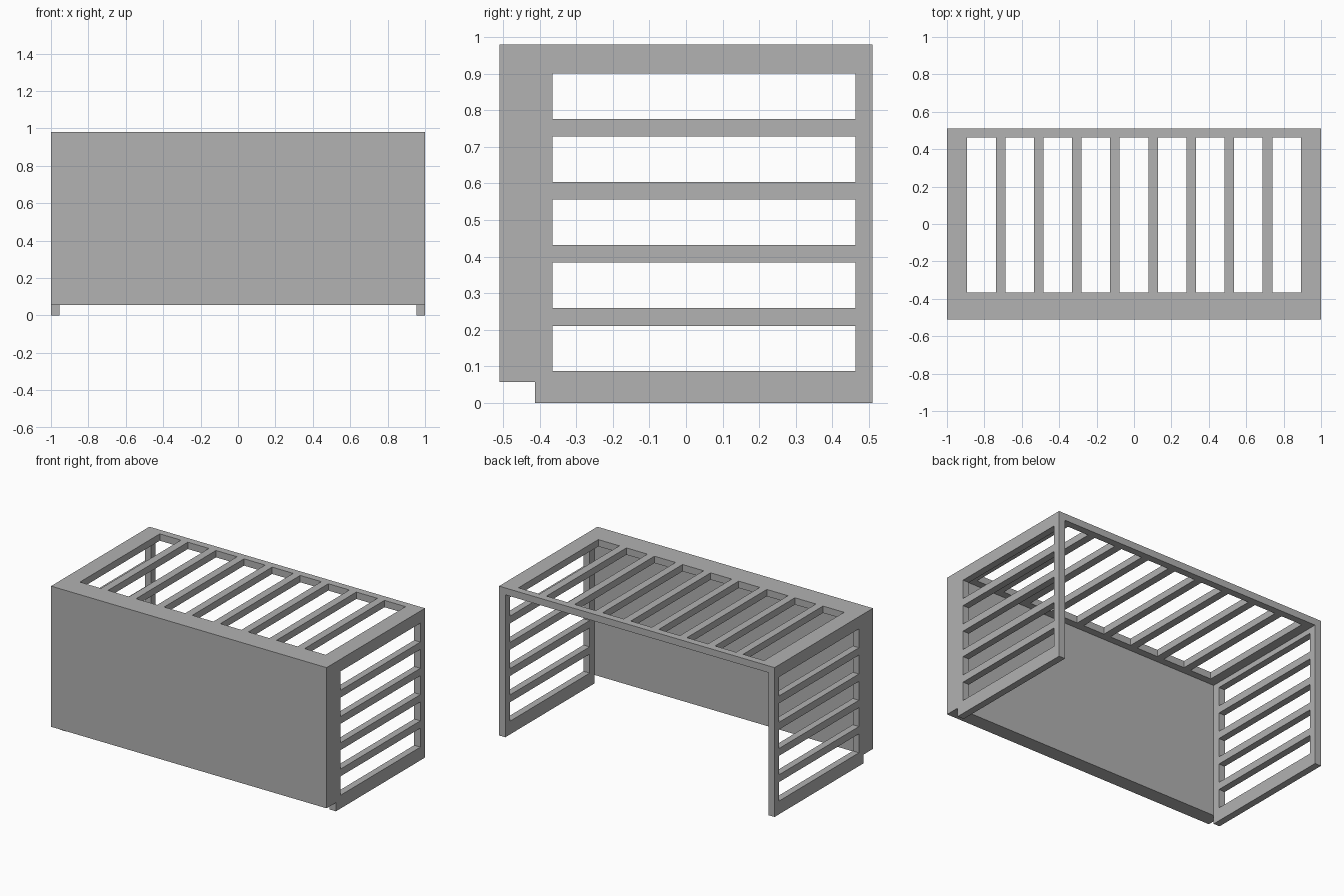
import bpy
import bmesh
from mathutils import Vector

old = bpy.data.objects.get("Cube")
if old:
    bpy.data.objects.remove(old, do_unlink=True)

# Overall size and wall sizes
HX, HY, TOP = 1.0, 0.51, 0.98
WALL = 0.045
PANEL_BACK = -0.413
SLOT_Y = (-0.365, 0.463)

grey = bpy.data.materials.new("plain grey")
grey.use_nodes = True
colour = (0.445, 0.445, 0.445, 1)
grey.diffuse_color = colour
grey.node_tree.nodes["Principled BSDF"].inputs["Base Color"].default_value = colour


def boxes(name, ranges):
    """One object made of boxes, each given as x, y and z ranges."""
    bm = bmesh.new()
    for spans in ranges:
        low, high = Vector(s[0] for s in spans), Vector(s[1] for s in spans)
        for v in bmesh.ops.create_cube(bm, size=1)["verts"]:
            v.co = (low + high) / 2 + v.co * (high - low)
    mesh = bpy.data.meshes.new(name)
    bm.to_mesh(mesh)
    bm.free()
    mesh.materials.append(grey)
    obj = bpy.data.objects.new(name, mesh)
    bpy.context.collection.objects.link(obj)
    return obj


# Solid block that becomes the slatted cover
cover = boxes("slatted_cover", [((-HX, HX), (-HY, HY), (0, TOP))])

# Hollow interior, open at the back and below
hollow = [((WALL - HX, HX - WALL), (PANEL_BACK, 1), (-1, TOP - WALL))]

# Raised lower edge of the thick front panel
notch = [((-2, 2), (-1, PANEL_BACK), (-1, 0.057))]

# Gaps between the horizontal side slats
side_gaps = [((-2, 2), SLOT_Y, (z, z + 0.124))
             for z in (0.087 + 0.1723 * i for i in range(5))]

# Gaps between the top slats
top_gaps = [((x, x + 0.153), SLOT_Y, (TOP - 0.06, 2))
            for x in (-0.892 + 0.2039 * i for i in range(9))]

cutters = []
for name, ranges in (("hollow_cutter", hollow), ("notch_cutter", notch),
                     ("side_gap_cutter", side_gaps), ("top_gap_cutter", top_gaps)):
    cutter = boxes(name, ranges)
    cutter.hide_render = True
    cutters.append(cutter)
    cut = cover.modifiers.new(name, "BOOLEAN")
    cut.operation = "DIFFERENCE"
    cut.solver = "EXACT"
    cut.object = cutter

# Bake the cuts and drop the helpers
bpy.context.view_layer.update()
graph = bpy.context.evaluated_depsgraph_get()
cover_mesh = bpy.data.meshes.new_from_object(cover.evaluated_get(graph))
cover.modifiers.clear()
cover.data = cover_mesh
cover_mesh.name = "slatted_cover"
for cutter in cutters:
    bpy.data.objects.remove(cutter, do_unlink=True)
